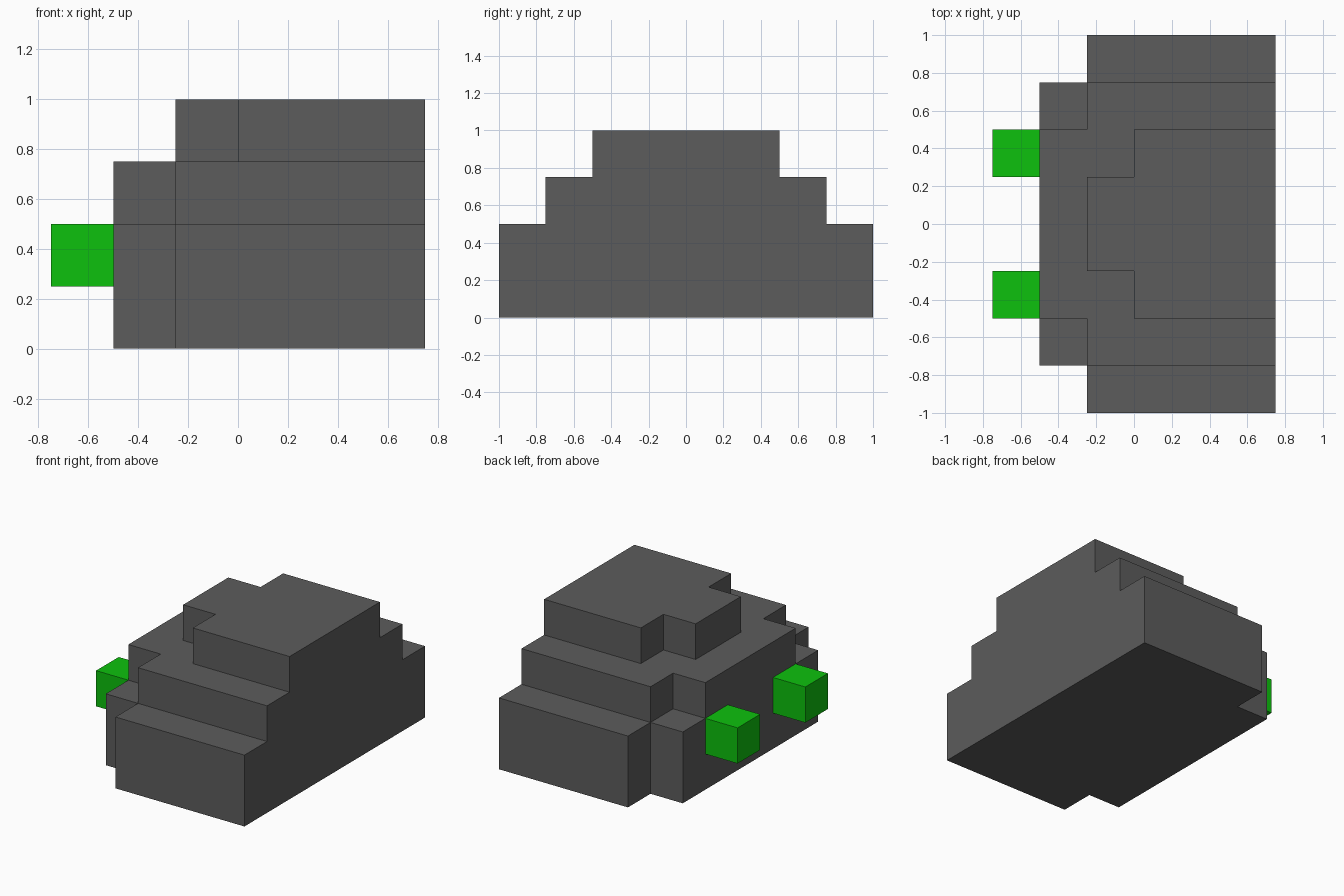
import bpy
import bmesh
from mathutils import Vector

if "Cube" in bpy.data.objects:
    bpy.data.objects.remove(bpy.data.objects["Cube"], do_unlink=True)

U = 0.25  # edge of one block


def make_material(name, color):
    m = bpy.data.materials.new(name)
    m.use_nodes = True
    m.diffuse_color = color
    m.node_tree.nodes["Principled BSDF"].inputs["Base Color"].default_value = color
    return m


def build_blocks(name, cells, material):
    """Join unit blocks into one clean shell, skipping the walls between neighbours."""
    bm = bmesh.new()
    for cell in cells:
        for axis in range(3):
            for side in (-1, 1):
                step = [0, 0, 0]
                step[axis] = side
                if tuple(c + s for c, s in zip(cell, step)) in cells:
                    continue
                centre = Vector(cell) + Vector((0.5, 0.5, 0.5)) + Vector(step) * 0.5
                a, b = Vector((0, 0, 0)), Vector((0, 0, 0))
                a[(axis + 1) % 3] = 0.5
                b[(axis + 2) % 3] = 0.5 * side
                corners = (centre - a - b, centre + a - b, centre + a + b, centre - a + b)
                bm.faces.new([bm.verts.new(p * U) for p in corners])
    bmesh.ops.remove_doubles(bm, verts=bm.verts, dist=0.001)
    bmesh.ops.dissolve_limit(bm, angle_limit=0.01, verts=bm.verts, edges=bm.edges)
    bmesh.ops.recalc_face_normals(bm, faces=bm.faces)
    mesh = bpy.data.meshes.new(name)
    bm.to_mesh(mesh)
    bm.free()
    mesh.materials.append(material)
    obj = bpy.data.objects.new(name, mesh)
    bpy.context.collection.objects.link(obj)
    return obj


grey = make_material("dark grey", (0.107, 0.107, 0.107, 1))
green = make_material("bright green", (0.004, 0.533, 0.004, 1))

# Stepped body: (bottom, top, left edge of the wide block, half width in blocks);
# each tier has a nose one block longer and one block narrower per side
tiers = [(0, 2, -1, 4), (2, 3, -1, 3), (3, 4, 0, 2)]
body = set()
for bottom, top, start, half in tiers:
    for z in range(bottom, top):
        for x in range(start - 1, 3):
            w = half if x >= start else half - 1
            body.update((x, y, z) for y in range(-w, w))
build_blocks("body", body, grey)

# Pair of cube eyes on the nose
for name, y in (("front_eye", -2), ("back_eye", 1)):
    build_blocks(name, {(-3, y, 1)}, green)
